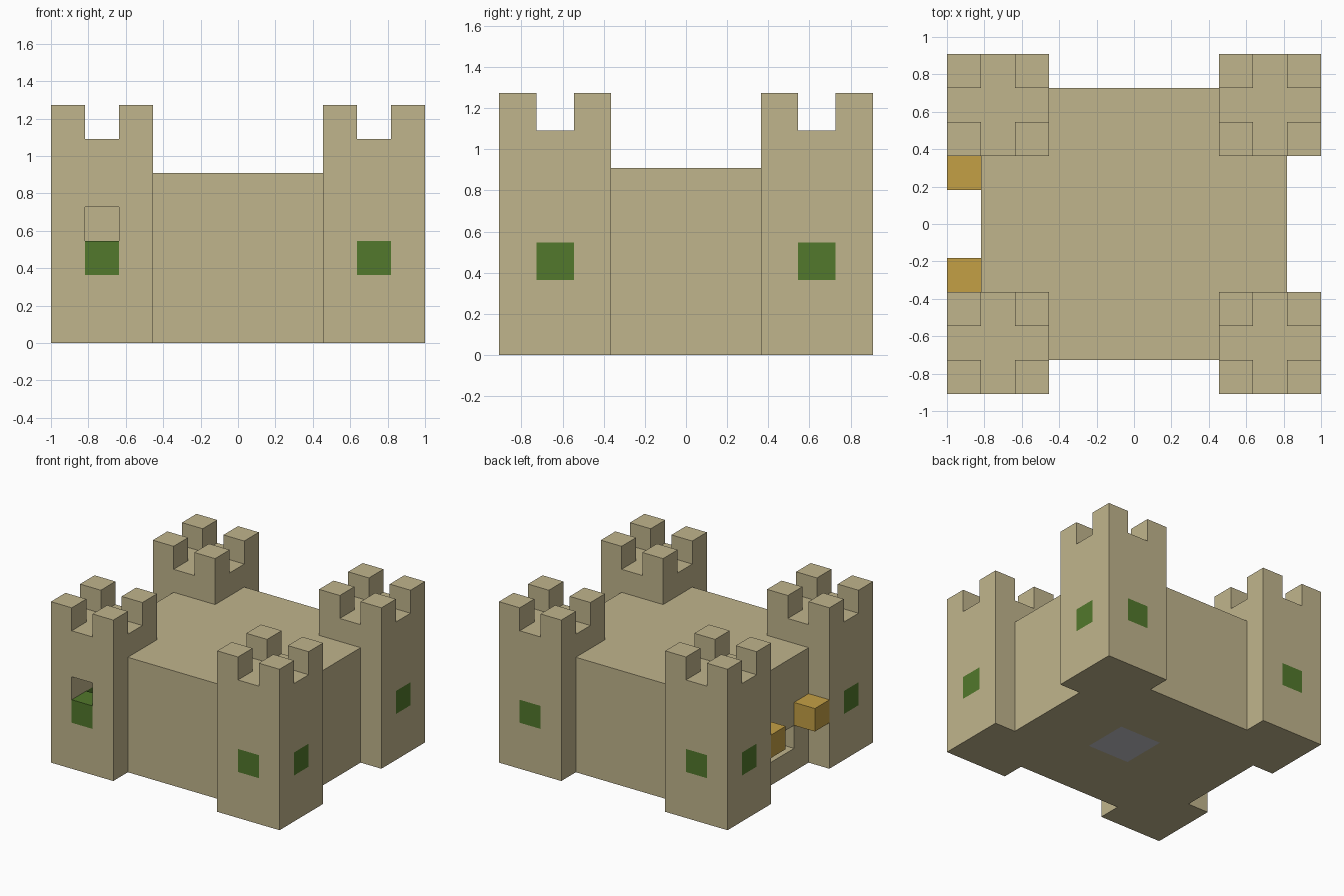
import bpy
import bmesh
from itertools import product

if "Cube" in bpy.data.objects:
    bpy.data.objects.remove(bpy.data.objects["Cube"], do_unlink=True)

U = 2 / 11  # edge of one building block


def material(name, rgb):
    mat = bpy.data.materials.new(name)
    mat.use_nodes = True
    mat.diffuse_color = (*rgb, 1)
    bsdf = next(n for n in mat.node_tree.nodes if n.type == "BSDF_PRINCIPLED")
    bsdf.inputs["Base Color"].default_value = (*rgb, 1)
    bsdf.inputs["Roughness"].default_value = 0.9
    return mat


STONE = material("sandstone", (0.53, 0.46, 0.265))
GREEN = material("window_green", (0.084, 0.188, 0.025))
GOLD = material("lamp_gold", (0.55, 0.35, 0.06))
GREY = material("floor_grey", (0.54, 0.54, 0.58))


def block(x, y, z):
    """Cells of a box, each range given as (first, last)."""
    return set(product(*(range(a, b + 1) for a, b in (x, y, z))))


parts = {}

# Towers: hollow shaft, corner battlements, a window in each outer wall
tower_cells, shafts = set(), set()
for side, x0, cx, ox in (("right", 0, 1, 0), ("left", 8, 9, 10)):
    for end, y0, cy, oy in (("front", 0, 1, 0), ("back", 7, 8, 9)):
        xs, ys = (x0, x0 + 2), (y0, y0 + 2)
        shaft = block((cx, cx), (cy, cy), (1, 4))
        windows = {(cx, oy, 2), (ox, cy, 2)}
        merlons = set(product(xs, ys, (6,)))
        walls = (block(xs, ys, (0, 5)) | merlons) - shaft - windows
        if (side, end) == ("right", "front"):
            walls.discard((cx, oy, 3))  # open hatch above the window
        parts[f"{end}_{side}_tower"] = (walls, STONE)
        parts[f"{end}_{side}_windows"] = (windows, GREEN)
        tower_cells |= walls | windows
        shafts |= shaft

# Keep: hollow hall with a low doorway and a grey floor patch
hall = block((2, 8), (2, 7), (1, 3))
door = block((1, 1), (4, 5), (1, 1))
patch = block((5, 6), (4, 5), (0, 0))
keep = block((1, 9), (1, 8), (0, 4)) - hall - door - patch - tower_cells - shafts
parts["keep"] = (keep, STONE)
parts["floor_patch"] = (patch, GREY)

# Lamps on either side of the doorway
parts["door_lamps"] = ({(0, 3, 2), (0, 6, 2)}, GOLD)

solid = set().union(*(cells for cells, _ in parts.values()))


def skin(name, cells, mat):
    """Surface the exposed sides of the cells and merge flat regions."""
    bm = bmesh.new()
    for cell in sorted(cells):
        for axis, step in product(range(3), (0, 1)):
            beyond = list(cell)
            beyond[axis] += 2 * step - 1
            if tuple(beyond) in solid:
                continue
            b, c = (axis + 1) % 3, (axis + 2) % 3
            corners = []
            for db, dc in ((0, 0), (1, 0), (1, 1), (0, 1)):
                p = list(cell)
                p[axis] += step
                p[b] += db
                p[c] += dc
                corners.append(bm.verts.new(((p[0] - 5.5) * U, (p[1] - 5) * U, p[2] * U)))
            bm.faces.new(corners if step else corners[::-1])
    bmesh.ops.remove_doubles(bm, verts=bm.verts[:], dist=U / 100)
    bmesh.ops.dissolve_limit(bm, angle_limit=0.01, verts=bm.verts[:], edges=bm.edges[:])
    mesh = bpy.data.meshes.new(name)
    bm.to_mesh(mesh)
    bm.free()
    mesh.materials.append(mat)
    obj = bpy.data.objects.new(name, mesh)
    bpy.context.scene.collection.objects.link(obj)


for name, (cells, mat) in parts.items():
    skin(name, cells, mat)
